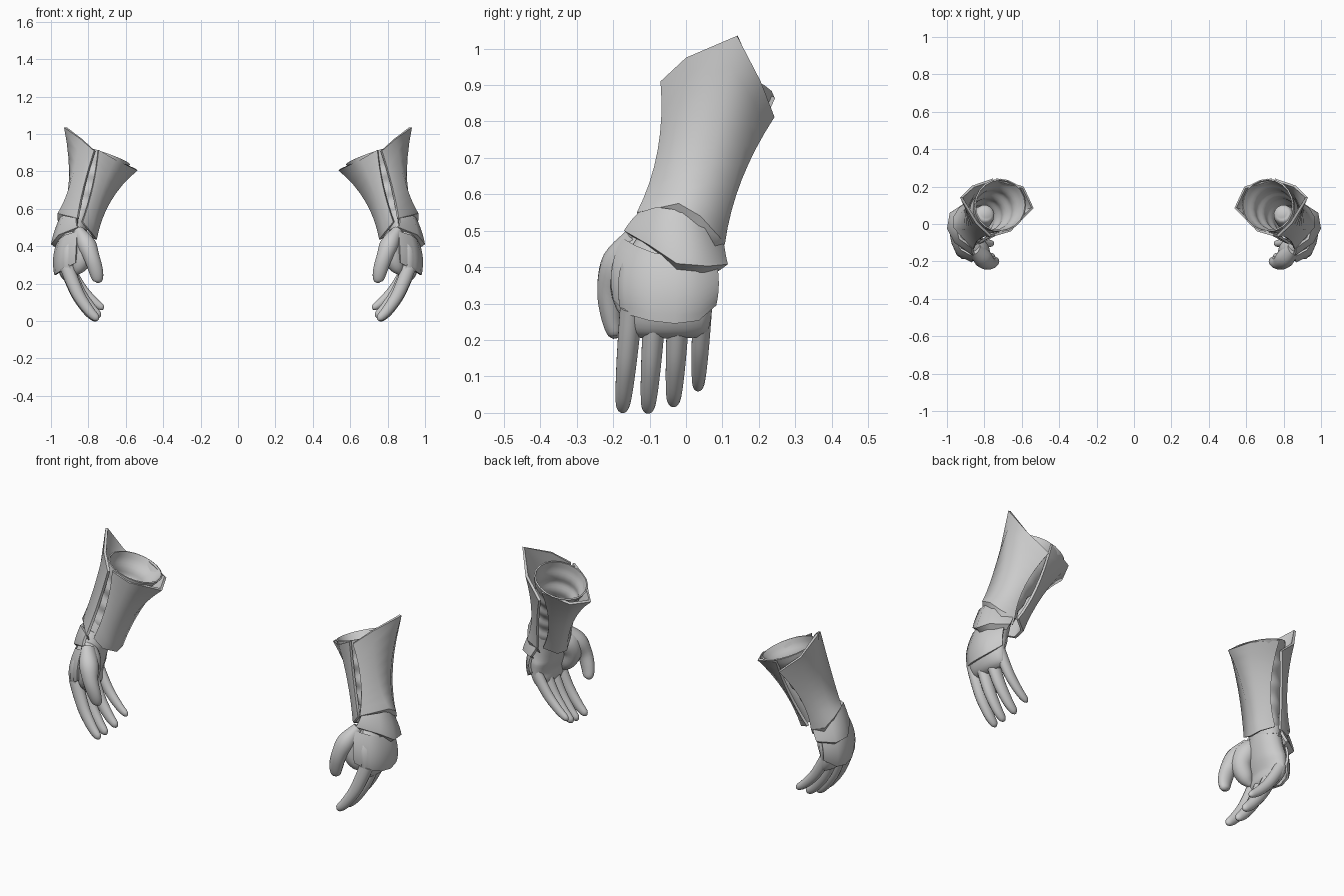
import bpy, bmesh, math
from mathutils import Vector

grey = bpy.data.materials.new("grey")
grey.diffuse_color = (0.6, 0.6, 0.6, 1)


def finish(name, bm, thickness=0, angle=70):
    """Turn a bmesh into a shaded object, mirrored to the other arm."""
    me = bpy.data.meshes.new(name)
    bm.to_mesh(me)
    bm.free()
    ob = bpy.data.objects.new(name, me)
    bpy.context.collection.objects.link(ob)
    me.materials.append(grey)
    bpy.ops.object.select_all(action='DESELECT')
    ob.select_set(True)
    bpy.context.view_layer.objects.active = ob
    if thickness:
        s = ob.modifiers.new("thickness", 'SOLIDIFY')
        s.thickness, s.offset = thickness, -1
    ob.modifiers.new("other_arm", 'MIRROR').use_mirror_merge = False
    bpy.ops.object.convert(target='MESH')
    bpy.ops.object.shade_smooth_by_angle(angle=math.radians(angle))


def bend(top, mid, bot, t):
    """Point on the curve that passes through three points."""
    a, m, b = Vector(top), Vector(mid), Vector(bot)
    c = 2 * m - (a + b) / 2
    return a * (1-t)**2 + c * 2*t*(1-t) + b * t*t


def plate(name, columns, thickness=0.014, rows=8):
    """Curved sheet; each column is (top, middle, bottom)."""
    bm = bmesh.new()
    grid = [[bm.verts.new(bend(*col, i / rows)) for i in range(rows + 1)] for col in columns]
    for l, r in zip(grid, grid[1:]):
        for i in range(rows):
            bm.faces.new((l[i+1], r[i+1], r[i], l[i]))
    finish(name, bm, thickness)


def lip(name, columns, centre, depth, drop):
    """Bevel running inward and down from the lower edge of a plate."""
    cols = []
    for _, _, bot in columns:
        a = Vector(bot)
        inward = Vector((centre[0] - a.x, centre[1] - a.y, 0)).normalized()
        b = a + inward * depth - Vector((0, 0, drop))
        cols.append((a, (a + b) / 2, b))
    plate(name, cols, 0.006, 1)


def skin(name, rings, caps=True, thickness=0):
    """Join rings of points into a limb."""
    bm = bmesh.new()
    rings = [[bm.verts.new(p) for p in ring] for ring in rings]
    n = len(rings[0])
    for a, b in zip(rings, rings[1:]):
        for j in range(n):
            k = (j + 1) % n
            bm.faces.new((b[j], b[k], a[k], a[j]))
    if caps:
        bm.faces.new(rings[0])
        bm.faces.new(rings[-1])
        bmesh.ops.recalc_face_normals(bm, faces=bm.faces)
    finish(name, bm, thickness, 60)


def tube(name, pts, sides=14, sub=4):
    """Smooth limb through points (x, y, z, thickness radius, width radius)."""
    p = [Vector(q) for q in pts]
    p = [2 * p[0] - p[1]] + p + [2 * p[-1] - p[-2]]
    path = []
    for a, b, c, d in zip(p, p[1:], p[2:], p[3:]):
        for k in range(sub):
            t = k / sub
            path.append(0.5 * (2*b + (c-a)*t + (2*a-5*b+4*c-d)*t*t + (3*b-a-3*c+d)*t**3))
    path.append(p[-2])
    rings = []
    for i, q in enumerate(path):
        t = (path[min(i+1, len(path)-1)].xyz - path[max(i-1, 0)].xyz).normalized()
        v = Vector((0, 1, 0))
        v = (v - t * v.dot(t)).normalized()
        u = v.cross(t)
        ws = [2 * math.pi * j / sides for j in range(sides)]
        rings.append([q.xyz + u * q[3] * math.cos(w) + v * q[4] * math.sin(w) for w in ws])
    skin(name, rings)


# Forearm guards: pointed outer shell and flared inner shell
outer = [
    ((0.77, -0.07, 0.91), (0.825, -0.078, 0.72), (0.86, -0.135, 0.55)),
    ((0.845, 0.0, 0.975), (0.895, -0.03, 0.74), (0.965, -0.02, 0.575)),
    ((0.93, 0.14, 1.035), (0.905, 0.08, 0.74), (0.965, 0.04, 0.54)),
    ((0.865, 0.205, 0.91), (0.87, 0.145, 0.68), (0.935, 0.09, 0.485)),
    ((0.755, 0.243, 0.812), (0.83, 0.153, 0.64), (0.86, 0.107, 0.465))]
plate("outer_guard", outer)
lip("outer_guard_lip", outer, (0.85, 0), 0.018, 0.035)
plate("inner_guard", [
    ((0.735, 0.245, 0.865), (0.755, 0.155, 0.65), (0.83, 0.10, 0.47)),
    ((0.59, 0.20, 0.82), (0.69, 0.11, 0.64), (0.765, 0.06, 0.44)),
    ((0.537, 0.085, 0.805), (0.68, 0.035, 0.64), (0.755, -0.01, 0.435)),
    ((0.66, -0.04, 0.865), (0.73, -0.06, 0.68), (0.785, -0.09, 0.475)),
    ((0.745, -0.065, 0.915), (0.775, -0.075, 0.72), (0.83, -0.11, 0.53))])

# Wrist plate and plate over the back of the hand
wrist = [
    ((0.865, -0.13, 0.55), (0.865, -0.153, 0.525), (0.86, -0.17, 0.50)),
    ((0.935, -0.08, 0.565), (0.955, -0.09, 0.50), (0.96, -0.10, 0.46)),
    ((0.952, -0.01, 0.555), (0.982, -0.015, 0.48), (1.0, -0.025, 0.41)),
    ((0.945, 0.05, 0.515), (0.97, 0.06, 0.45), (0.985, 0.06, 0.403)),
    ((0.87, 0.105, 0.46), (0.885, 0.11, 0.43), (0.90, 0.115, 0.408))]
plate("wrist_plate", wrist)
lip("wrist_plate_lip", wrist, (0.88, -0.03), 0.025, 0.018)
plate("hand_plate", [
    ((0.86, -0.175, 0.48), (0.865, -0.203, 0.40), (0.87, -0.20, 0.31)),
    ((0.925, -0.14, 0.46), (0.945, -0.165, 0.36), (0.945, -0.16, 0.27)),
    ((0.955, -0.09, 0.44), (0.975, -0.10, 0.34), (0.972, -0.10, 0.253)),
    ((0.965, -0.03, 0.43), (0.988, -0.03, 0.34), (0.982, -0.03, 0.245)),
    ((0.96, 0.03, 0.42), (0.98, 0.035, 0.33), (0.97, 0.035, 0.253)),
    ((0.91, 0.085, 0.41), (0.925, 0.09, 0.35), (0.92, 0.083, 0.295))], 0.012)

# Rippled sleeve, open at its slanted top, showing in the gaps
rings = []
for i in range(33):
    t = i / 32
    c = bend((0.715, 0.10, 0.885), (0.80, 0.04, 0.69), (0.855, -0.01, 0.50), t)
    r = bend((0.138, 0.142, 0), (0.09, 0.092, 0), (0.065, 0.08, 0), t)
    ripple = 1 + 0.05 * math.sin(t * 9 * math.pi) * min(1, 4 * t)
    ring = []
    for j in range(20):
        w = 2 * math.pi * j / 20
        dx, dy = r.x * ripple * math.cos(w), r.y * ripple * math.sin(w)
        ring.append(c + Vector((dx, dy, (0.35 * dx - 0.12 * dy) * (1 - t))))
    rings.append(ring)
skin("sleeve", rings, caps=False, thickness=0.008)

# Forearm inside the sleeve
tube("forearm", [
    (0.79, 0.06, 0.74, 0.02, 0.02), (0.795, 0.055, 0.72, 0.05, 0.05),
    (0.82, 0.025, 0.64, 0.06, 0.065), (0.845, 0.0, 0.57, 0.06, 0.075),
    (0.87, -0.02, 0.48, 0.06, 0.09)])

# Palm and ball of the thumb
tube("palm", [
    (0.865, -0.01, 0.53, 0.06, 0.085), (0.88, -0.035, 0.45, 0.068, 0.105),
    (0.90, -0.055, 0.37, 0.07, 0.132), (0.91, -0.055, 0.29, 0.055, 0.13),
    (0.895, -0.055, 0.235, 0.042, 0.12), (0.885, -0.055, 0.21, 0.014, 0.10)])
tube("thumb_ball", [
    (0.87, -0.09, 0.49, 0.02, 0.03), (0.84, -0.13, 0.43, 0.055, 0.06),
    (0.825, -0.155, 0.36, 0.055, 0.055), (0.85, -0.15, 0.29, 0.04, 0.04),
    (0.875, -0.14, 0.25, 0.01, 0.01)])

# Thumb and fingers
tube("thumb", [
    (0.85, -0.13, 0.48, 0.03, 0.04), (0.81, -0.18, 0.41, 0.05, 0.052),
    (0.782, -0.207, 0.34, 0.042, 0.038), (0.76, -0.205, 0.27, 0.038, 0.03),
    (0.75, -0.195, 0.22, 0.028, 0.022), (0.75, -0.192, 0.205, 0.008, 0.008)])
fingers = {"index_finger": (-0.15, -0.175, 0.005, 0.0),
           "middle_finger": (-0.085, -0.105, 0.003, 0.004),
           "ring_finger": (-0.02, -0.035, 0.022, -0.008),
           "little_finger": (0.045, 0.033, 0.065, -0.022)}
shape = [(0.915, 1.0, 0.038), (0.885, 0.72, 0.036), (0.848, 0.44, 0.033),
         (0.797, 0.18, 0.028), (0.76, 0.045, 0.021), (0.747, 0.0, 0.007)]
for name, (y0, y1, tip, dx) in fingers.items():
    pts = []
    for x, f, r in shape:
        z = tip + (0.29 - tip) * f
        r *= 0.85 if tip > 0.06 else 1
        pts.append((x + dx * (1.3 - f), y1 + (y0 - y1) * f, z, r, r * 0.84))
    tube(name, pts)
